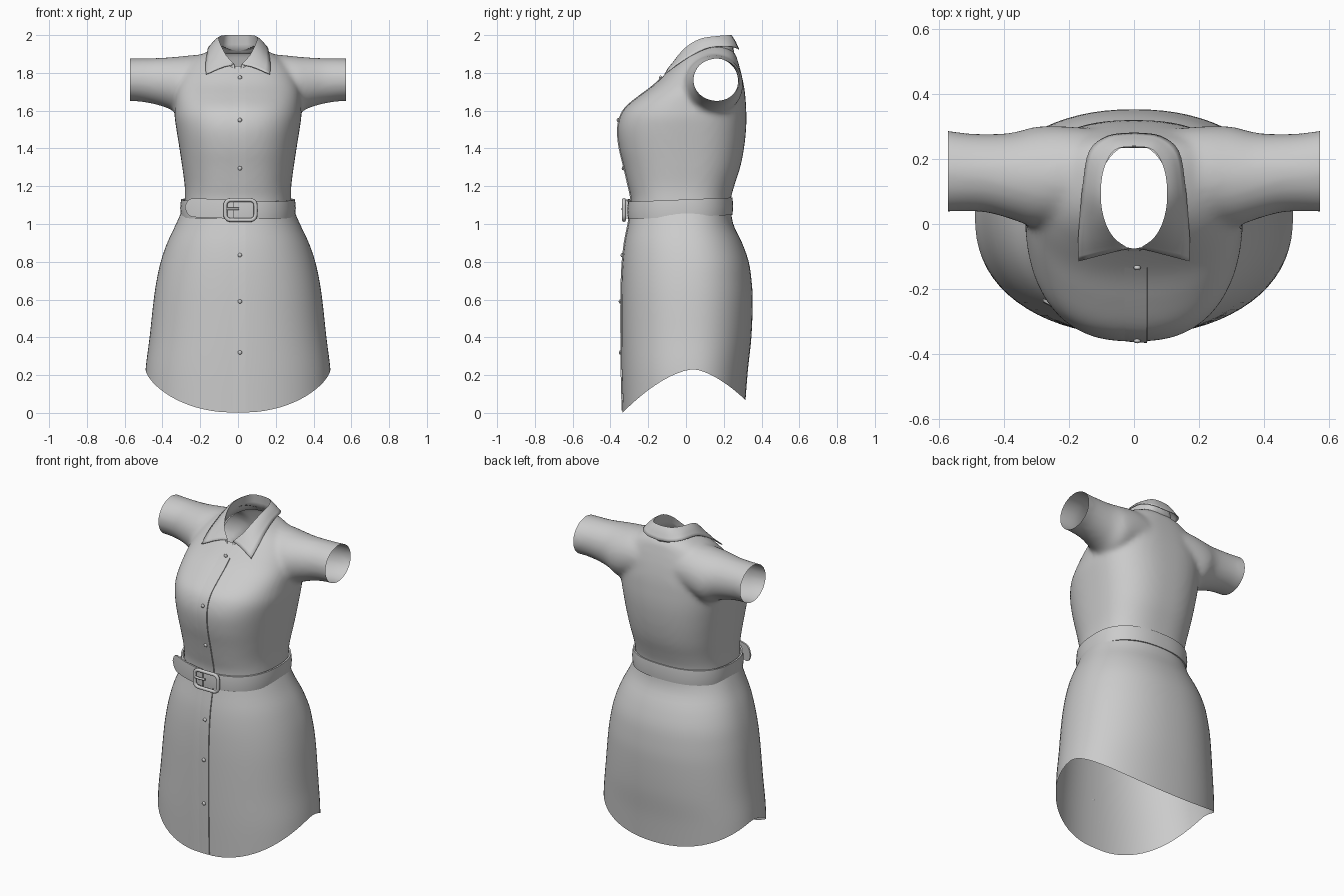
import bpy, bmesh, math
from mathutils import Vector
from mathutils.bvhtree import BVHTree

if "Cube" in bpy.data.objects:
    bpy.data.objects.remove(bpy.data.objects["Cube"])

fabric = bpy.data.materials.new("grey_fabric")
fabric.diffuse_color = (0.6, 0.6, 0.6, 1)
fabric.use_nodes = True
fabric.node_tree.nodes["Principled BSDF"].inputs["Base Color"].default_value = fabric.diffuse_color


def make(name, bm, smooth=True, angle=40):
    bmesh.ops.recalc_face_normals(bm, faces=bm.faces)
    me = bpy.data.meshes.new(name)
    bm.to_mesh(me)
    bm.free()
    ob = bpy.data.objects.new(name, me)
    bpy.context.collection.objects.link(ob)
    me.materials.clear()
    me.materials.append(fabric)
    if smooth:
        bpy.ops.object.select_all(action='DESELECT')
        ob.select_set(True)
        bpy.context.view_layer.objects.active = ob
        bpy.ops.object.shade_smooth_by_angle(angle=math.radians(angle))
    return ob


def sample(table, k):
    """Smooth (Catmull-Rom) lookup in rows whose first entry is the key."""
    rows = sorted(table)
    k = min(max(k, rows[0][0]), rows[-1][0])
    i = 0
    while i < len(rows) - 2 and rows[i + 1][0] < k:
        i += 1
    a, b = rows[i], rows[i + 1]
    p, q = rows[max(i - 1, 0)], rows[min(i + 2, len(rows) - 1)]
    h = b[0] - a[0]
    t = (k - a[0]) / h
    out = []
    for j in range(1, len(a)):
        ma = (b[j] - p[j]) / (b[0] - p[0]) * h
        mb = (q[j] - a[j]) / (q[0] - a[0]) * h
        out.append((2*t**3 - 3*t*t + 1)*a[j] + (t**3 - 2*t*t + t)*ma
                   + (3*t*t - 2*t**3)*b[j] + (t**3 - t*t)*mb)
    return out


def oval(w, yf, yc, yb, ang, n=2.4):
    c, s = math.cos(ang), math.sin(ang)
    x = w * math.copysign(abs(c) ** (2 / n), c)
    r = abs(s) ** (2 / n)
    return x, yc + (yb - yc) * r if s > 0 else yc - (yc - yf) * r


def loft(bm, rings, closed=True, caps=False, loop=False):
    vs = [[bm.verts.new(p) for p in r] for r in rings]
    n = len(vs[0])
    pairs = list(zip(vs, vs[1:])) + ([(vs[-1], vs[0])] if loop else [])
    for a, b in pairs:
        for i in range(n if closed else n - 1):
            j = (i + 1) % n
            bm.faces.new((a[i], a[j], b[j], b[i]))
    if caps:
        bm.faces.new(vs[0][::-1])
        bm.faces.new(vs[-1])


N = 72
ANG = [2 * math.pi * i / N for i in range(N)]

# bodice: z, half width, front y, middle y, back y
BODICE = [(1.0, .29, -.29, .0, .235), (1.13, .281, -.29, .0, .237), (1.2, .282, -.305, .01, .255),
          (1.3, .295, -.328, .02, .287), (1.4, .31, -.352, .03, .307), (1.5, .326, -.362, .04, .318),
          (1.57, .336, -.348, .05, .32), (1.62, .336, -.318, .07, .318), (1.68, .335, -.245, .09, .314),
          (1.74, .325, -.165, .11, .305), (1.8, .30, -.105, .13, .292), (1.86, .25, -.05, .14, .275),
          (1.91, .17, .0, .14, .255), (1.95, .08, .06, .14, .2)]
# sleeve: x, centre y, radius y, centre z, radius z
SLEEVE = [(0, .15, .13, 1.76, .135), (.2, .15, .15, 1.75, .147), (.3, .145, .155, 1.733, .155),
          (.37, .147, .135, 1.747, .135), (.45, .156, .121, 1.757, .121),
          (.53, .16, .121, 1.763, .114), (.61, .165, .13, 1.764, .112)]

bm = bmesh.new()
rings = []
for k in range(49):
    z = 1.0 + .95 * k / 48
    w, yf, yc, yb = sample(BODICE, z)
    rings.append([(*oval(w, yf, yc, yb, a, 2.5), z) for a in ANG])
loft(bm, rings, caps=True)
rings = []
for k in range(-30, 31):
    x = .61 * k / 30
    yc, ry, zc, rz = sample(SLEEVE, abs(x))
    rings.append([(x, yc + ry * math.cos(a), zc + rz * math.sin(a)) for a in ANG])
loft(bm, rings, caps=True)
bodice = make("bodice", bm, smooth=False)
mod = bodice.modifiers.new("blend", 'REMESH')
mod.mode = 'VOXEL'
mod.voxel_size = .014
mod = bodice.modifiers.new("soften", 'SMOOTH')
mod.factor = .5
mod.iterations = 10
bpy.context.view_layer.update()
dg = bpy.context.evaluated_depsgraph_get()
blended = bpy.data.meshes.new_from_object(bodice.evaluated_get(dg))
bm = bmesh.new()
bm.from_mesh(blended)
bpy.data.objects.remove(bodice)
# open the cuffs, waist and neck
for co, no in (((.573, 0, 0), (1, 0, 0)), ((-.573, 0, 0), (-1, 0, 0)), ((0, 0, 1.06), (0, 0, -1))):
    bmesh.ops.bisect_plane(bm, geom=bm.verts[:] + bm.edges[:] + bm.faces[:],
                           plane_co=co, plane_no=no, clear_outer=True)
NX, NY, NC = .112, .16, .085


def neck(v):
    return math.hypot(v.x / NX, (v.y - NC) / NY)


bmesh.ops.delete(bm, geom=[f for f in bm.faces if f.calc_center_median().z > 1.72
                           and neck(f.calc_center_median()) < 1], context='FACES')
for v in bm.verts:
    if v.is_boundary and v.co.z > 1.72 and abs(v.co.x) < .3:
        r = neck(v.co)
        v.co.x /= r
        v.co.y = NC + (v.co.y - NC) / r
bodice = make("bodice", bm, angle=60)

# skirt with a curved shirt-tail hem
SKIRT = [(0, .498, -.336, .03, .31), (.22, .49, -.341, .03, .327), (.4, .468, -.343, .03, .346),
         (.6, .446, -.343, .03, .353), (.7, .431, -.341, .03, .347), (.8, .409, -.336, .03, .332),
         (.9, .375, -.325, .02, .297), (1.0, .328, -.306, .01, .25), (1.1, .284, -.288, .0, .235)]


def hem(y):
    if y < .04:
        return .228 * (1 - min(1, (.04 - y) / .376) ** 1.6) + .003
    return .231 - .17 * ((y - .04) / .285) ** 1.5


low = [hem(oval(*sample(SKIRT, .1), a, 2.2)[1]) for a in ANG]
rings = []
for k in range(33):
    ring = []
    for a, h in zip(ANG, low):
        z = h + (1.1 - h) * k / 32
        ring.append((*oval(*sample(SKIRT, z), a, 2.2), z))
    rings.append(ring)
bm = bmesh.new()
loft(bm, rings)
skirt = make("skirt", bm, angle=60)


# front surface lookup for trims
def tree(ob):
    return BVHTree.FromPolygons([v.co for v in ob.data.vertices], [p.vertices for p in ob.data.polygons])


TREES = {"skirt": tree(skirt), "bodice": tree(bodice)}


def front(part, x, z):
    hit = TREES[part].ray_cast(Vector((x, -2, z)), Vector((0, 1, 0)))[0]
    return hit.y if hit else None


# overlapping button placket
for part, z0, z1 in (("skirt", .012, 1.05), ("bodice", 1.1, 1.77)):
    rings = []
    for k in range(41):
        z = z0 + (z1 - z0) * k / 40
        ys = [front(part, x, z) for x in (-.03, 0, .04, .041)]
        if None not in ys:
            rings.append([(x, y - d, z) for x, y, d in zip((-.03, 0, .04, .041), ys, (0, .003, .006, 0))])
    bm = bmesh.new()
    loft(bm, rings, closed=False)
    make(part + "_placket", bm)

# buttons
for part, heights in (("skirt", (.32, .59, .835)), ("bodice", (1.295, 1.55, 1.775))):
    for i, z in enumerate(heights):
        bm = bmesh.new()
        bmesh.ops.create_uvsphere(bm, u_segments=12, v_segments=8, radius=.011)
        y = front(part, .01, z) or -.1
        for v in bm.verts:
            v.co = Vector((v.co.x + .01, v.co.y * .7 + y - .006, v.co.z + z))
        make(f"{part}_button_{i + 1}", bm)

# belt band
rings = []
for off, dz in ((0, -.046), (.004, 0), (0, .046), (-.01, .046), (-.01, -.046)):
    ring = []
    for a in ANG:
        x, y = oval(.302 + off, -.307 - off, 0, .246 + off, a, 2.4)
        ring.append((x, y, 1.084 + .04 * y + dz))
    rings.append(ring)
bm = bmesh.new()
loft(bm, rings, loop=True)
make("belt", bm)

# loose belt end with a rounded tip
rings = []
for k in range(25):
    s = k / 24
    x = -.02 - .26 * s
    h = .05 * math.sqrt(max(.02, 1 - max(0, (s - .82) / .18) ** 2))
    y = -.318 + .08 * (x / .28) ** 2
    rings.append([(x, y + d, 1.078 + .01 * s + e * h) for d, e in ((0, -1), (-.003, 0), (0, 1), (.01, 1), (.01, -1))])
bm = bmesh.new()
loft(bm, rings, caps=True)
make("belt_tail", bm)


# buckle frame and prong
def tube(name, pts, r, cyclic):
    cu = bpy.data.curves.new(name, 'CURVE')
    cu.dimensions = '3D'
    cu.bevel_depth = r
    cu.bevel_resolution = 2
    cu.use_fill_caps = True
    sp = cu.splines.new('POLY')
    sp.points.add(len(pts) - 1)
    for p, co in zip(sp.points, pts):
        p.co = (*co, 1)
    sp.use_cyclic_u = cyclic
    cu.materials.append(fabric)
    ob = bpy.data.objects.new(name, cu)
    bpy.context.collection.objects.link(ob)


frame = []
for q, (sx, sz) in enumerate(((1, 1), (-1, 1), (-1, -1), (1, -1))):
    for i in range(6):
        a = math.pi / 2 * (q + i / 5)
        frame.append((.013 + sx * .052 + .028 * math.cos(a), -.328, 1.074 + sz * .025 + .028 * math.sin(a)))
tube("buckle_frame", frame, .0105, True)
tube("buckle_prong", [(-.067, -.33, 1.08), (-.03, -.336, 1.08), (.005, -.33, 1.08)], .007, False)

# collar: fold line, outer edge and stand of one half, back to front
FOLD = [(0, .24, 2.0), (.06, .227, 2.0), (.094, .165, 1.995), (.102, .08, 1.982),
        (.09, .01, 1.945), (.062, -.042, 1.893), (.018, -.075, 1.845)]
EDGE = [(0, .282, 1.922), (.08, .272, 1.928), (.138, .225, 1.938), (.158, .12, 1.93),
        (.166, .03, 1.89), (.172, -.05, 1.84), (.17, -.115, 1.79)]
STAND = [(0, .25, 1.9), (.07, .235, 1.9), (.108, .165, 1.9), (.114, .08, 1.89),
         (.102, .005, 1.865), (.07, -.045, 1.83), (.012, -.085, 1.8)]


def full(points):
    rows = [(i, *p) for i, p in enumerate(points)]
    half = [Vector(sample(rows, k / 4)) for k in range(4 * len(points) - 3)]
    return [Vector((-p.x, p.y, p.z)) for p in half[:0:-1]] + half


fold, edge, stand = full(FOLD), full(EDGE), full(STAND)
lift = Vector((0, 0, .009))
rings = [stand, [s.lerp(f, .5) for s, f in zip(stand, fold)], fold]
for t in (.12, .35, .6, .8, 1):
    rings.append([f.lerp(e, t) + lift * math.sin(math.pi * min(t, .85)) for f, e in zip(fold, edge)])
bm = bmesh.new()
loft(bm, rings, closed=False)
collar = make("collar", bm, angle=70)
mod = collar.modifiers.new("thickness", 'SOLIDIFY')
mod.thickness = .005
